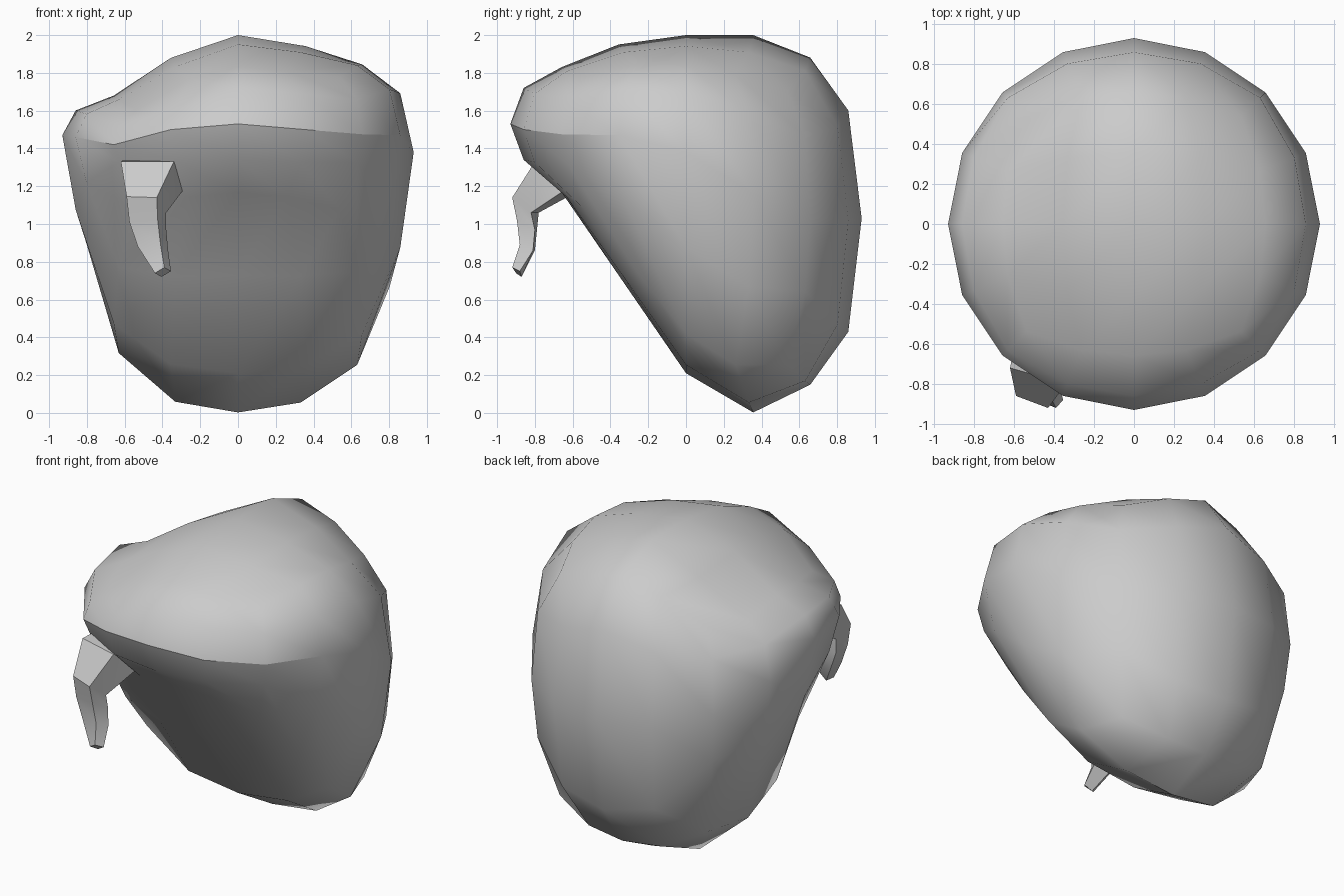
import bpy, bmesh, math
from mathutils import Vector

if "Cube" in bpy.data.objects:
    bpy.data.objects.remove(bpy.data.objects["Cube"])

R = 0.93


def lerp(table, v):
    """Piecewise-linear lookup in a list of (key, value)."""
    if v <= table[0][0]:
        return table[0][1]
    for (a, p), (b, q) in zip(table, table[1:]):
        if v <= b:
            return p + (q - p) * (v - a) / (b - a)
    return table[-1][1]


# Centre-line profiles: height against y
TOP = [(-.93, 1.53), (-.86, 1.72), (-.66, 1.83), (-.36, 1.95), (0, 2.0),
       (.36, 2.0), (.66, 1.88), (.86, 1.60), (.93, 1.03)]
BOTTOM = [(-.93, 1.53), (-.86, 1.34), (-.66, 1.17), (0, .21),
          (.36, 0), (.66, .15), (.86, .43), (.93, 1.03)]
# Rim height every 22.5 degrees, front to back
RIM_RIGHT = [1.53, 1.50, 1.475, 1.47, 1.38, 1.16, 1.03, 1.02, 1.03]
RIM_LEFT = [1.53, 1.50, 1.42, 1.46, 1.47, 1.30, 1.14, 1.06, 1.03]
# Sideways fall from centre line (0) to rim (1)
FALL_RIGHT = [(0, 0), (.45, .11), (.78, .29), (.94, .52), (1, 1)]
FALL_LEFT = [(0, 0), (.42, .25), (.72, .62), (.92, .74), (1, 1)]
BOTTOM_RIGHT = [(0, 0), (.40, .04), (.71, .18), (.93, .58), (1, 1)]
BOTTOM_LEFT = [(0, 0), (.40, .04), (.71, .21), (.93, .70), (1, 1)]


def rim_height(x, y):
    angle = math.degrees(math.atan2(abs(x), -y)) / 22.5
    return lerp(list(enumerate(RIM_RIGHT if x >= 0 else RIM_LEFT)), angle)


def finish(name, bm, angle):
    """Smooth shading; edges steeper than the angle, or already marked, stay sharp."""
    bmesh.ops.recalc_face_normals(bm, faces=bm.faces)
    for f in bm.faces:
        f.smooth = True
    for e in bm.edges:
        if e.calc_face_angle(0) > math.radians(angle):
            e.smooth = False
    mesh = bpy.data.meshes.new(name)
    bm.to_mesh(mesh)
    bm.free()
    obj = bpy.data.objects.new(name, mesh)
    bpy.context.collection.objects.link(obj)


# Body: quad sphere whose heights follow the profiles
bm = bmesh.new()
bmesh.ops.create_cube(bm, size=2)
bmesh.ops.subdivide_edges(bm, edges=bm.edges[:], cuts=3, use_grid_fill=True)
for v in bm.verts:
    v.co = Vector([math.tan(c * math.pi / 4) for c in v.co]).normalized() * R

# Sharp lip along the front half of the rim
for e in bm.edges:
    if all(abs(v.co.z) < 1e-4 and v.co.y < -.3 for v in e.verts):
        e.smooth = False

for v in bm.verts:
    x, y, z = v.co
    rim = rim_height(x, y)
    if abs(z) < 1e-4:
        v.co.z = rim
        continue
    t = min(1, abs(x) / math.sqrt(max(R * R - y * y, 1e-6)))
    if z > 0:
        centre, right = lerp(TOP, y), lerp(FALL_RIGHT, t)
        # the dent on the left fades out towards the back
        back = lerp([(.2, 0), (.7, 1)], y)
        left = lerp(FALL_LEFT, t) * (1 - back) + right * back
    else:
        centre = lerp(BOTTOM, y)
        right, left = lerp(BOTTOM_RIGHT, t), lerp(BOTTOM_LEFT, t)
    v.co.z = centre + (rim - centre) * (right if x >= 0 else left)
finish("body", bm, 50)

# Tusk: four-sided sections from the root to the tip
SECTIONS = [
    [(-.62, -.72, 1.33), (-.34, -.80, 1.33), (-.29, -.64, 1.18), (-.55, -.56, 1.18)],
    [(-.59, -.86, 1.145), (-.43, -.92, 1.14), (-.38, -.82, 1.06), (-.54, -.78, 1.06)],
    [(-.575, -.85, 1.01), (-.425, -.895, 1.02), (-.38, -.80, .97), (-.53, -.79, .96)],
    [(-.53, -.85, .88), (-.41, -.88, .89), (-.37, -.81, .86), (-.49, -.80, .86)],
    [(-.44, -.90, .74), (-.39, -.92, .77), (-.355, -.88, .75), (-.405, -.87, .72)],
]
root = [(x + .02, y + .10, z + .01) for x, y, z in SECTIONS[0]]
bm = bmesh.new()
rings = [[bm.verts.new(p) for p in s] for s in [root] + SECTIONS]
for a, b in zip(rings, rings[1:]):
    for i in range(4):
        j = (i + 1) % 4
        bm.faces.new((a[i], a[j], b[j], b[i]))
bm.faces.new(rings[0])
bm.faces.new(rings[-1])
finish("tusk", bm, 30)
